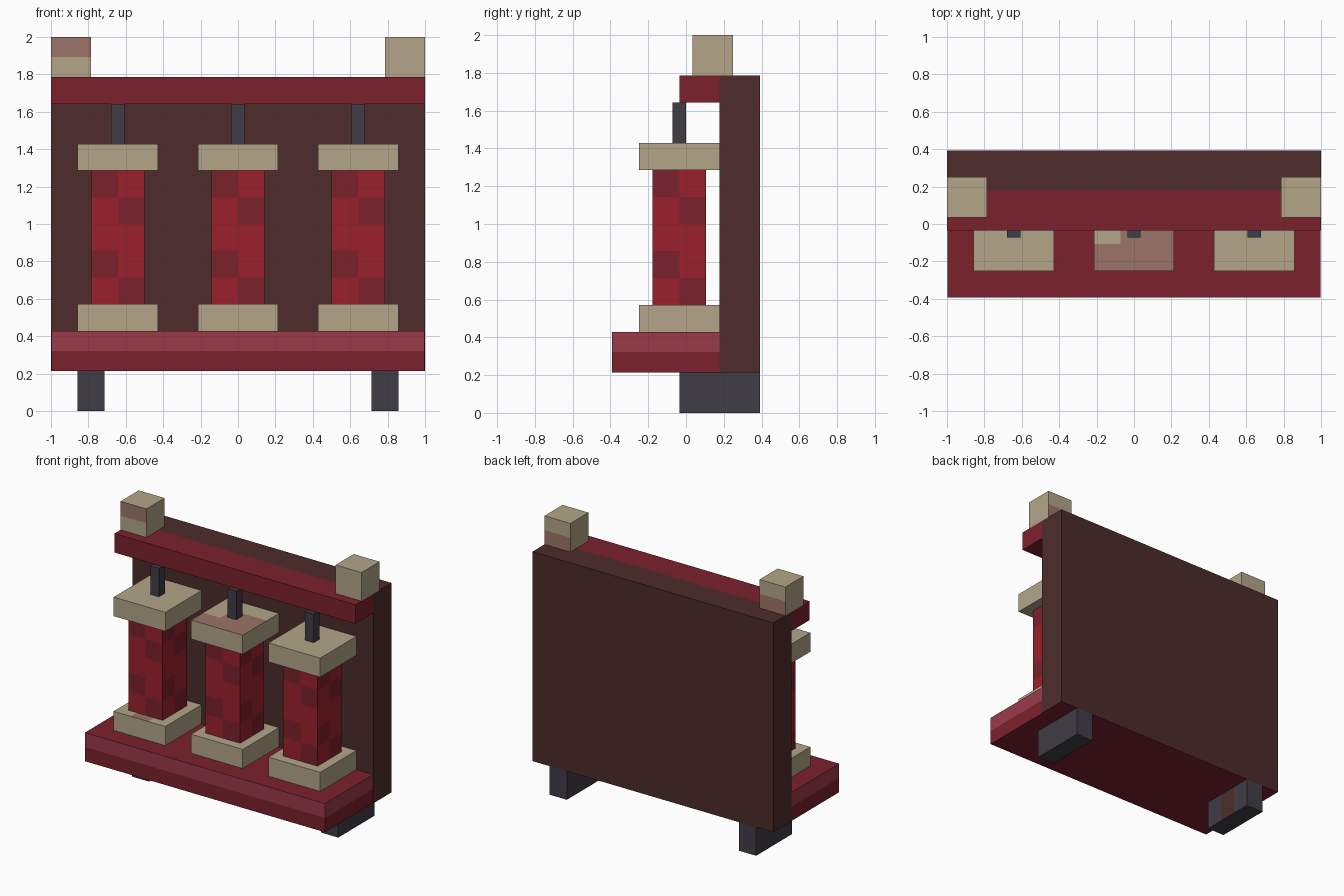
import bpy
import bmesh
from mathutils import Vector

cube = bpy.data.objects.get("Cube")
if cube:
    bpy.data.objects.remove(cube, do_unlink=True)

U = 1 / 14  # grid unit that every part snaps to


def material(name, hex_code):
    srgb = [int(hex_code[i:i + 2], 16) / 255 for i in (0, 2, 4)]
    rgba = [c / 12.92 if c < 0.04045 else ((c + 0.055) / 1.055) ** 2.4 for c in srgb] + [1]
    mat = bpy.data.materials.new(name)
    mat.use_nodes = True
    mat.diffuse_color = rgba
    bsdf = next(n for n in mat.node_tree.nodes if n.type == 'BSDF_PRINCIPLED')
    bsdf.inputs["Base Color"].default_value = rgba
    return mat


BEIGE = material("beige", "B3A589")
BLUSH = material("dusty blush", "9C7468")
RED = material("bright red", "9A202C")
DARK_RED = material("dark red", "7C212C")
ROSE = material("rose", "9A3A4A")
BROWN = material("dark brown", "4D2C2B")
SLATE = material("slate", "403C46")


def box(name, lo, hi, mats, cells=(1, 1, 1), rule=None):
    """Box from corner to corner in grid units, cut into cells.
    rule(fraction, normal) picks the material slot of each face."""
    lo, hi = Vector(lo) * U, Vector(hi) * U
    size = hi - lo
    bm = bmesh.new()
    bmesh.ops.create_cube(bm, size=1)
    for v in bm.verts:
        v.co = lo + Vector((v.co[i] + 0.5) * size[i] for i in range(3))
    for axis in range(3):
        normal = Vector((0, 0, 0))
        normal[axis] = 1
        for k in range(1, cells[axis]):
            bmesh.ops.bisect_plane(bm, geom=bm.verts[:] + bm.edges[:] + bm.faces[:],
                                   plane_co=lo + size * k / cells[axis], plane_no=normal)
    bm.normal_update()
    if rule:
        for f in bm.faces:
            c = f.calc_center_median() - lo
            f.material_index = int(rule([c[i] / size[i] for i in range(3)], f.normal))
    mesh = bpy.data.meshes.new(name)
    bm.to_mesh(mesh)
    bm.free()
    for m in mats:
        mesh.materials.append(m)
    obj = bpy.data.objects.new(name, mesh)
    bpy.context.collection.objects.link(obj)
    return obj


def column_rule(f, n):
    """Staggered dark patches, repeated on each side."""
    if abs(n.z) > 0.5:
        return 0
    across = (f[0] - 0.5) * -n.y + (f[1] - 0.5) * n.x
    row = int(f[2] * 5)
    return row in (1, 4) if across < 0 else row in (0, 3)


def stained_top(f, n):
    return n.z > 0.5 and (f[1] < 0.33 or (f[1] < 0.67 and f[0] > 0.33))


def stained_edge(f, n):
    return n.z > 0.5 and f[1] < 0.33 and 0.33 < f[0] < 0.67


# Back board and the shelf in front of it
box("back_board", (-14, 2.5, 3), (14, 5.5, 25), [BROWN, DARK_RED],
    rule=lambda f, n: n.z < -0.5)
box("shelf", (-13.95, -5.5, 3), (13.95, 2.5, 6), [DARK_RED, ROSE], (1, 1, 2),
    lambda f, n: abs(n.z) < 0.5 and f[2] > 0.5)
box("top_rail", (-14, -0.5, 23), (14, 2.5, 25), [DARK_RED])

# Feet and corner blocks
for side, x in (("right", -1), ("left", 1)):
    inner, outer = sorted((10 * x, 12 * x))
    box(side + "_foot", (inner, -0.5, 0), (outer, 5.5, 3), [SLATE, BROWN], (1, 3, 1),
        lambda f, n, x=x: x < 0 and n.x > 0.5 and 0.33 < f[1] < 0.67)
    inner, outer = sorted((11 * x, 14 * x))
    box(side + "_corner_block", (inner, 0.5, 25), (outer, 3.5, 28), [BEIGE, BLUSH], (1, 1, 2),
        lambda f, n, x=x: (n.y > 0.5 and f[2] < 0.5)
        or (x < 0 and n.y < -0.5 and f[2] > 0.5))

# Three patterned columns, each with a base, a cap and a hanging rod
for place, x in (("right", -9), ("middle", 0), ("left", 9)):
    box(place + "_base", (x - 3, -3.5, 6), (x + 3, 2.5, 8), [BEIGE, BLUSH], (3, 3, 1),
        stained_edge if place == "right" else None)
    box(place + "_column", (x - 2, -2.5, 8), (x + 2, 1.5, 18), [RED, DARK_RED], (2, 2, 5),
        column_rule)
    box(place + "_cap", (x - 3, -3.5, 18), (x + 3, 2.5, 20), [BEIGE, BLUSH], (3, 3, 1),
        stained_top if place == "middle" else None)
    box(place + "_rod", (x - 0.5, -1, 20), (x + 0.5, 0, 23), [SLATE])
